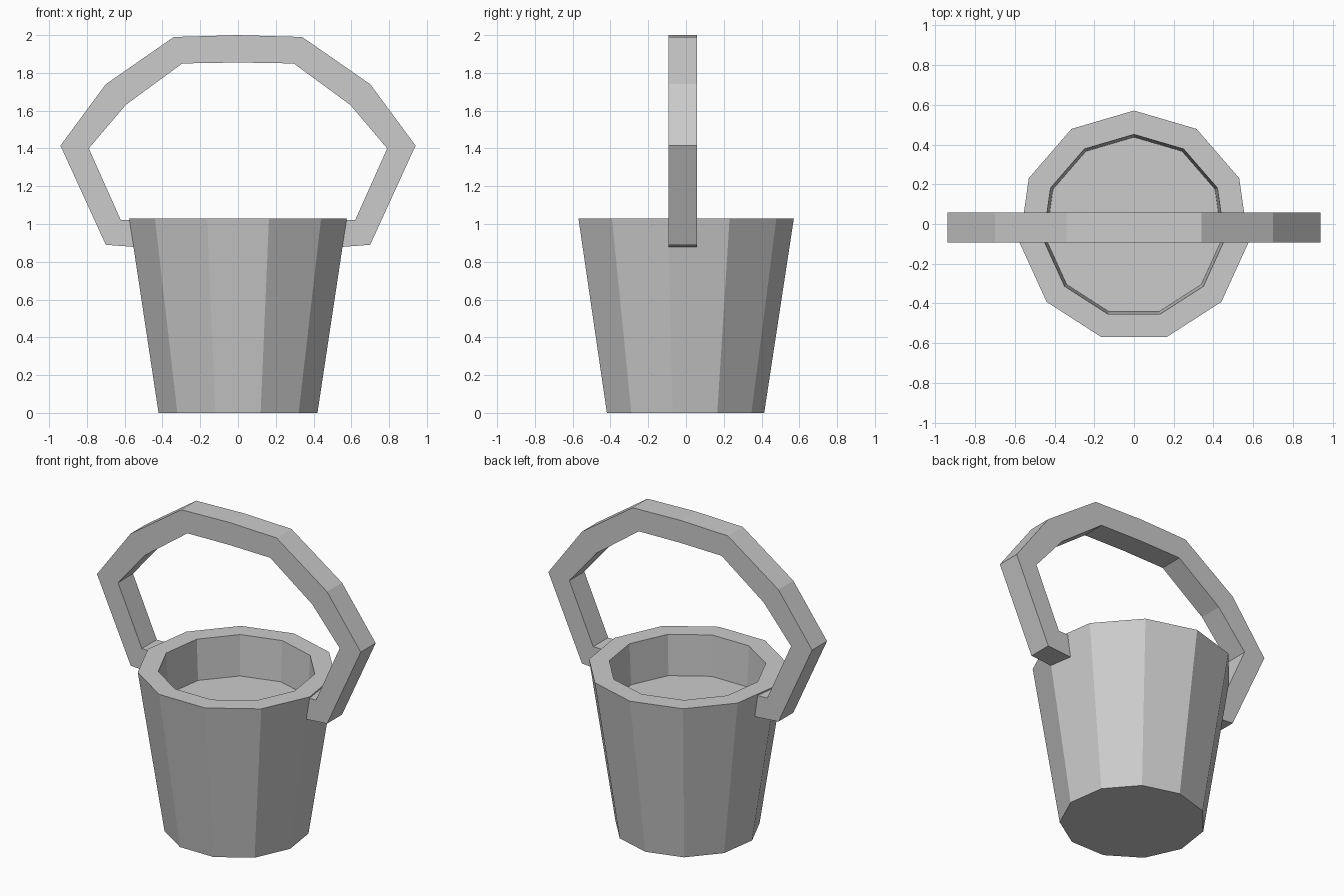
import bpy
import bmesh
import math

default_cube = bpy.data.objects.get("Cube")
if default_cube:
    bpy.data.objects.remove(default_cube, do_unlink=True)

SIDES = 11
CENTRE_Y = -0.011

grey = bpy.data.materials.new("plain_grey")
grey.use_nodes = True
grey.diffuse_color = (0.6, 0.6, 0.6, 1)
grey.node_tree.nodes["Principled BSDF"].inputs["Base Color"].default_value = (0.6, 0.6, 0.6, 1)


def finish(name, bm):
    """Turn a bmesh into a flat-shaded grey object."""
    bmesh.ops.recalc_face_normals(bm, faces=bm.faces)
    mesh = bpy.data.meshes.new(name)
    bm.to_mesh(mesh)
    bm.free()
    mesh.materials.append(grey)
    obj = bpy.data.objects.new(name, mesh)
    bpy.context.collection.objects.link(obj)
    return obj


def bridge(bm, a, b, closed=True):
    """Join two rows of vertices with quads."""
    n = len(a)
    for i in range(n if closed else n - 1):
        j = (i + 1) % n
        bm.faces.new((a[i], a[j], b[j], b[i]))


# Bucket: outer wall, flat rim, inner wall and raised floor
bm = bmesh.new()
rings = []
for radius, z in [(0.425, 0), (0.582, 1.03), (0.462, 1.03), (0.448, 0.77)]:
    ring = []
    for i in range(SIDES):
        angle = math.pi / 2 + math.tau * i / SIDES
        ring.append(bm.verts.new((radius * math.cos(angle),
                                  CENTRE_Y + radius * math.sin(angle), z)))
    rings.append(ring)
for lower, upper in zip(rings, rings[1:]):
    bridge(bm, lower, upper)
bm.faces.new(rings[0])
bm.faces.new(rings[-1])
finish("bucket", bm)

# Handle: square bar following an angular arch, ends sunk into the wall
outer = [(0.50, 0.875), (0.70, 0.89), (0.94, 1.415), (0.70, 1.74), (0.34, 1.99), (0, 2.0)]
inner = [(0.50, 1.02), (0.62, 1.02), (0.79, 1.40), (0.595, 1.63), (0.295, 1.85), (0, 1.855)]


def arch(half):
    return half + [(-x, z) for x, z in reversed(half[:-1])]


bm = bmesh.new()
sections = []
for (xo, zo), (xi, zi) in zip(arch(outer), arch(inner)):
    corners = [(xo, -0.093, zo), (xo, 0.059, zo), (xi, 0.059, zi), (xi, -0.093, zi)]
    sections.append([bm.verts.new(c) for c in corners])
for a, b in zip(sections, sections[1:]):
    bridge(bm, a, b)
bm.faces.new(sections[0])
bm.faces.new(sections[-1])
finish("handle", bm)
